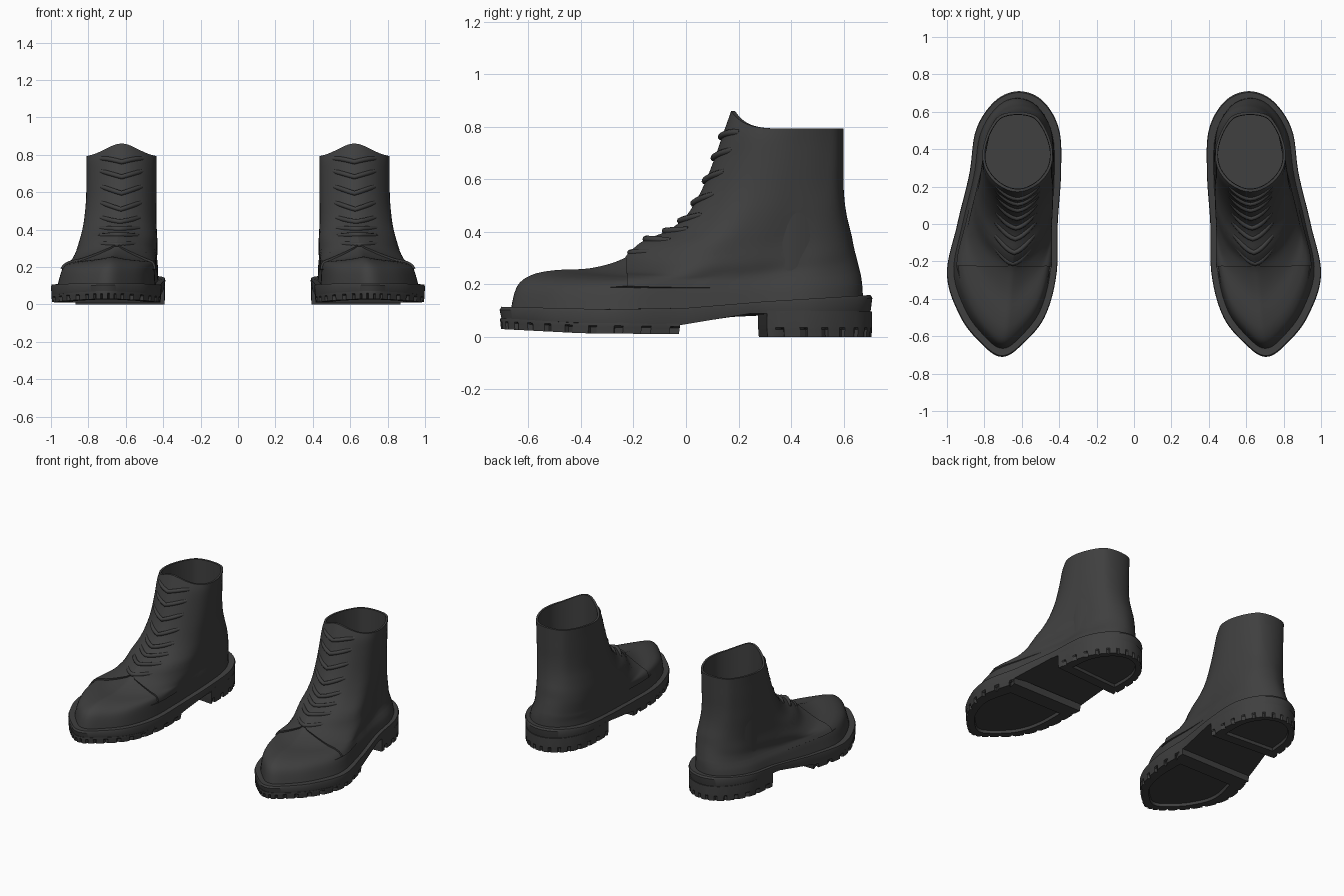
import bpy, bmesh, math
from mathutils import Vector

if "Cube" in bpy.data.objects:
    bpy.data.objects.remove(bpy.data.objects["Cube"])

leather = bpy.data.materials.new("charcoal_leather")
leather.diffuse_color = (0.05, 0.05, 0.05, 1)
leather.use_nodes = True
leather.node_tree.nodes["Principled BSDF"].inputs["Base Color"].default_value = leather.diffuse_color


def catmull(a, b, c, d, f):
    return 0.5 * (2 * b + (c - a) * f + (2 * a - 5 * b + 4 * c - d) * f * f
                  + (3 * b - a - 3 * c + d) * f ** 3)


def table(pts, y):
    # piecewise linear lookup
    for (y0, z0), (y1, z1) in zip(pts, pts[1:]):
        if y <= y1:
            f = max(0, (y - y0) / (y1 - y0))
            return z0 + (z1 - z0) * f
    return pts[-1][1]


def closed(vals, ang):
    # smooth periodic lookup, ang in radians
    n = len(vals)
    u = (ang / (2 * math.pi)) % 1 * n
    i = int(u)
    return catmull(*[vals[(i + j) % n] for j in (-1, 0, 1, 2)], u - i)


def finish(obj, angle=35):
    obj.data.materials.clear()
    obj.data.materials.append(leather)
    bpy.ops.object.select_all(action='DESELECT')
    obj.select_set(True)
    bpy.context.view_layer.objects.active = obj
    if obj.type == 'MESH':
        bpy.ops.object.shade_smooth_by_angle(angle=math.radians(angle))
    obj.modifiers.new("other_boot", 'MIRROR').use_mirror_merge = False
    return obj


def build(name, loops, wrap=True, caps=True, angle=35):
    # skin a stack of equal-length loops
    bm = bmesh.new()
    rows = [[bm.verts.new(p) for p in lp] for lp in loops]
    n = len(loops[0])
    for r0, r1 in zip(rows, rows[1:]):
        for i in range(n if wrap else n - 1):
            j = (i + 1) % n
            bm.faces.new((r0[i], r0[j], r1[j], r1[i]))
    if caps:
        bm.faces.new(rows[0][::-1])
        bm.faces.new(rows[-1])
        bmesh.ops.recalc_face_normals(bm, faces=bm.faces)
    me = bpy.data.meshes.new(name)
    bm.to_mesh(me)
    bm.free()
    obj = bpy.data.objects.new(name, me)
    bpy.context.collection.objects.link(obj)
    return finish(obj, angle)


# Outlines: x at 22.5 degree steps, toe -> outer side -> heel -> inner side
SOLE = [.705, .80, .925, 1.0, .945, .88, .845, .745,
        .615, .485, .40, .39, .408, .415, .48, .61]
SHAFT = [.622, .69, .755, .80, .81, .79, .755, .71,
         .622, .535, .49, .455, .435, .445, .49, .555]

# Upper rings: front y, front z, back y, back z, inner x, outer x, shaft blend, rim power
RINGS = [(-.67, .09, .675, .13, .425, .965, 0, 1),
         (-.645, .19, .672, .19, .43, .945, 0, 1),
         (-.59, .235, .667, .23, .43, .925, 0, 1),
         (-.50, .254, .66, .26, .43, .905, .05, 1),
         (-.36, .262, .65, .30, .43, .885, .1, 1),
         (-.235, .30, .64, .34, .425, .868, .25, 1),
         (-.16, .365, .63, .39, .425, .85, .4, 1),
         (-.07, .405, .615, .45, .43, .835, .6, 1),
         (0, .46, .605, .51, .435, .823, .8, 1),
         (.06, .56, .60, .58, .435, .813, .95, 1),
         (.105, .67, .60, .66, .435, .81, 1, 1),
         (.14, .77, .60, .74, .435, .81, 1, 2),
         (.172, .86, .60, .793, .435, .81, 1, 9)]
LAST = len(RINGS) - 1


def ring(k):
    i = min(int(k), LAST - 1)
    q = [RINGS[min(max(i + j, 0), LAST)] for j in (-1, 0, 1, 2)]
    return [catmull(a, b, c, d, k - i) for a, b, c, d in zip(*q)]


def surf(k, ang):
    yf, zf, yb, zb, xi, xo, w, p = ring(k)
    t = (1 - math.cos(ang)) / 2
    s = (closed(SOLE, ang) - .39) / .61
    e = (closed(SHAFT, ang) - .435) / .375
    z = zb + (zf - zb) * (1 - t) ** max(p, 1)
    z -= .04 * abs(math.sin(ang)) * math.sin(math.pi * min(k, 8) / 8)
    return Vector((xi + (xo - xi) * (s + (e - s) * w), yf + (yb - yf) * t, z))


def outward(k, ang, d):
    # point lifted off the leather by d
    p = surf(k, ang)
    du = surf(k, ang + .02) - surf(k, ang - .02)
    dv = surf(min(k + .05, LAST), ang) - surf(max(k - .05, 0), ang)
    return p + du.cross(dv).normalized() * d


# Upper with rim and lining
N = 72
angs = [2 * math.pi * i / N for i in range(N)]
loops = [[surf(k / 4, a) for a in angs] for k in range(LAST * 4 + 1)]
mid = Vector((.622, .39, 0))


def shrink(p, f, z=None):
    return Vector((mid.x + (p.x - mid.x) * f, mid.y + (p.y - mid.y) * f,
                   p.z if z is None else z))


for f, z in ((.93, None), (.92, .55), (.92, .2)):
    loops.append([shrink(p, f, z) for p in loops[LAST * 4]])
build("boot_upper", loops, angle=50)

# Side panels lapping over the vamp, front edge near the toe cap
for side, name in ((1, "outer_quarter"), (-1, "inner_quarter")):
    rows = []
    for r in range(22):
        k = 1.3 + r * .25
        yf, yb = ring(k)[0], ring(k)[2]
        t = max(0, (-.225 - yf) / (yb - yf))
        a0 = math.acos(1 - 2 * t)
        fade = min(1, max(0, (6.5 - k) / 1.5))
        row = [outward(k, side * a0, -.004)]
        for c in range(15):
            a = a0 + (1.9 - a0) * c / 14
            row.append(outward(k, side * a, .013 * fade * (1 - c / 14) - .002))
        rows.append(row if side > 0 else row[::-1])
    rows.insert(0, [surf(1.2, side * (.96 + .94 * c / 15)) - Vector((side * .004, 0, 0))
                    for c in range(16)][::side])
    build(name, rows, wrap=False, caps=False)

# Laces: chevrons across the front opening
for n in range(8):
    k = 5.3 + n * .8
    spread = .55 + .02 * n
    cu = bpy.data.curves.new("lace", 'CURVE')
    cu.dimensions = '3D'
    cu.bevel_depth = .013
    cu.bevel_resolution = 2
    cu.use_fill_caps = True
    sp = cu.splines.new('POLY')
    sp.points.add(10)
    for i, pt in enumerate(sp.points):
        f = (i - 5) / 5
        p = outward(min(k + .35 * abs(f), LAST), f * spread, .003 - .013 * f * f)
        pt.co = (*p, 1)
    lace = bpy.data.objects.new("lace_%d" % (n + 1), cu)
    bpy.context.collection.objects.link(lace)
    finish(lace)

# Sole outline
M = 240
TOP = [(-.71, .115), (-.3, .105), (0, .11), (.3, .135), (.71, .16)]
WAIST = [(-.71, .06), (-.4, .04), (-.02, .045), (.25, .09), (.71, .085)]
TREAD = [(-.71, .03), (-.4, .014), (-.02, .01)]


def edge(i):
    a = 2 * math.pi * i / M
    return closed(SOLE, a), -.71 * math.cos(a)


def level(pts, f, zfun, notch=0):
    cx = sum(p[0] for p in pts) / len(pts)
    cy = sum(p[1] for p in pts) / len(pts)
    out = []
    for i, (x, y) in enumerate(pts):
        g = f - (notch if i % 6 == 3 else 0)
        x2, y2 = cx + (x - cx) * g, cy + (y - cy) * g
        out.append((x2, y2, zfun(y2)))
    return out


def top(y): return table(TOP, y)
def waist(y): return table(WAIST, y)
def tread(y): return table(TREAD, y)


# Welt and midsole
full = [edge(i) for i in range(M)]
build("welt", [level(full, .985, waist), level(full, .99, lambda y: waist(y) + .01),
               level(full, 1, lambda y: top(y) - .012),
               level(full, .99, top), level(full, .9, top)])


# Notched tread blocks with a recessed centre
def tread_block(name, pts, bottom, height):
    build(name, [level(pts, .99, lambda y: waist(y) + .012),
                 level(pts, .992, lambda y: bottom(y) + height),
                 level(pts, .988, lambda y: bottom(y) + height * .8, .07),
                 level(pts, .98, bottom, .07),
                 level(pts, .74, bottom),
                 level(pts, .72, lambda y: bottom(y) + .018)], angle=30)


front = [p for p in map(edge, range(-M // 2, M // 2)) if p[1] < -.015]
tread_block("front_tread", front, tread, .03)
heel = [p for p in full if p[1] > .255 + .045 * (p[0] - .39) / .48]
tread_block("heel_block", heel, lambda y: 0, .035)
